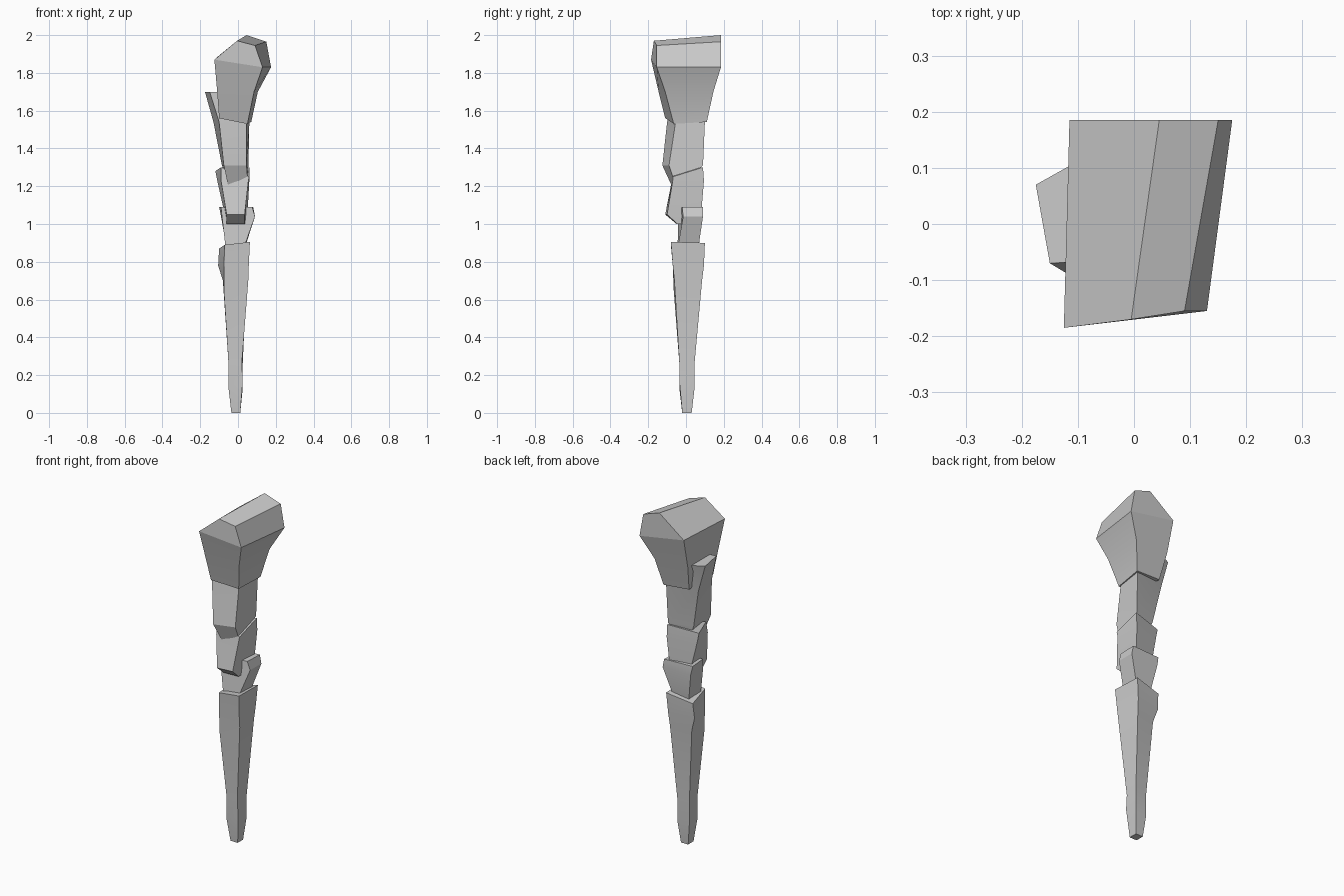
import bpy
import bmesh
import math
from mathutils import Vector

default_cube = bpy.data.objects.get("Cube")
if default_cube:
    bpy.data.objects.remove(default_cube, do_unlink=True)

# One plain grey for the whole model
stone = bpy.data.materials.new("plain grey")
stone.use_nodes = True
grey = (0.6, 0.6, 0.6, 1)
stone.diffuse_color = grey
stone.node_tree.nodes["Principled BSDF"].inputs["Base Color"].default_value = grey


def ring(z, front_left, front_right, back_right, back_left, tilt=(0, 0, 0, 0)):
    """Four-cornered cross-section; tilt raises or lowers single corners."""
    corners = (front_left, front_right, back_right, back_left)
    return [Vector((x, y, z + lift)) for (x, y), lift in zip(corners, tilt)]


def loft(name, rings):
    """Skin a stack of rings, bottom to top, and close both ends."""
    bm = bmesh.new()
    layers = [[bm.verts.new(point) for point in section] for section in rings]
    for low, high in zip(layers, layers[1:]):
        for i in range(len(low)):
            j = (i + 1) % len(low)
            bm.faces.new((low[i], low[j], high[j], high[i]))
    bm.faces.new(list(reversed(layers[0])))
    bm.faces.new(layers[-1])
    bmesh.ops.recalc_face_normals(bm, faces=bm.faces)

    mesh = bpy.data.meshes.new(name)
    bm.to_mesh(mesh)
    bm.free()
    mesh.materials.append(stone)
    part = bpy.data.objects.new(name, mesh)
    bpy.context.collection.objects.link(part)

    bpy.ops.object.select_all(action="DESELECT")
    part.select_set(True)
    bpy.context.view_layer.objects.active = part
    bpy.ops.object.shade_smooth_by_angle(angle=math.radians(15))
    return part


# Long tapered spike with a narrow tip
loft("lower_shaft", [
    ring(0, (-.035, -.02), (.012, -.02), (.012, .03), (-.035, .03)),
    ring(.13, (-.05, -.035), (.025, -.035), (.025, .045), (-.05, .04), (0, .04, 0, 0)),
    ring(.26, (-.05, -.035), (.02, -.035), (.025, .045), (-.05, .04)),
    ring(.7, (-.075, -.065), (.055, -.062), (.045, .085), (-.08, .06), (-.05, .01, 0, 0)),
    ring(.78, (-.075, -.07), (.057, -.07), (.05, .095), (-.105, .07)),
    ring(.9, (-.07, -.08), (.063, -.08), (.06, .1), (-.1, .08), (-.01, .005, 0, -.03)),
])

# Short flared block seated in the spike
loft("lower_joint", [
    ring(.87, (-.065, -.045), (.03, -.045), (.035, .065), (-.06, .06)),
    ring(1.04, (-.085, -.04), (.09, -.015), (.09, .09), (-.09, .085)),
    ring(1.09, (-.09, -.03), (.075, -.02), (.08, .09), (-.1, .08)),
])

# Block with a sloping underside at the front
loft("middle_joint", [
    ring(1, (-.06, -.05), (.035, -.045), (.04, .06), (-.06, .05)),
    ring(1.05, (-.06, -.11), (.035, -.1), (.05, .08), (-.07, .06)),
    ring(1.23, (-.09, -.075), (.055, -.07), (.06, .095), (-.11, .05)),
    ring(1.28, (-.09, -.06), (.06, -.07), (.06, .09), (-.12, .05), (.02, -.03, .02, 0)),
])

# Block whose side rises beyond the head as a splinter
loft("upper_joint", [
    ring(1.24, (-.05, -.07), (.05, -.07), (.05, .08), (-.06, .05), (-.05, .01, .06, .01)),
    ring(1.31, (-.075, -.125), (.045, -.09), (.055, .09), (-.085, .05)),
    ring(1.54, (-.1, -.1), (.045, -.055), (.06, .1), (-.13, .07)),
    ring(1.7, (-.15, -.07), (.02, -.06), (-.05, .14), (-.175, .07)),
])

# Flared head with a ridged roof
loft("head", [
    ring(1.54, (-.1, -.11), (.05, -.065), (.07, .11), (-.09, .1), (.02, -.01, 0, .01)),
    ring(1.7, (-.11, -.145), (.085, -.11), (.105, .145), (-.11, .14)),
    ring(1.83, (-.125, -.185), (.13, -.155), (.175, .185), (-.115, .185), (.04, 0, 0, .05)),
    ring(1.96, (-.005, -.17), (.09, -.155), (.15, .185), (.045, .185), (.01, -.015, .005, .04)),
])
